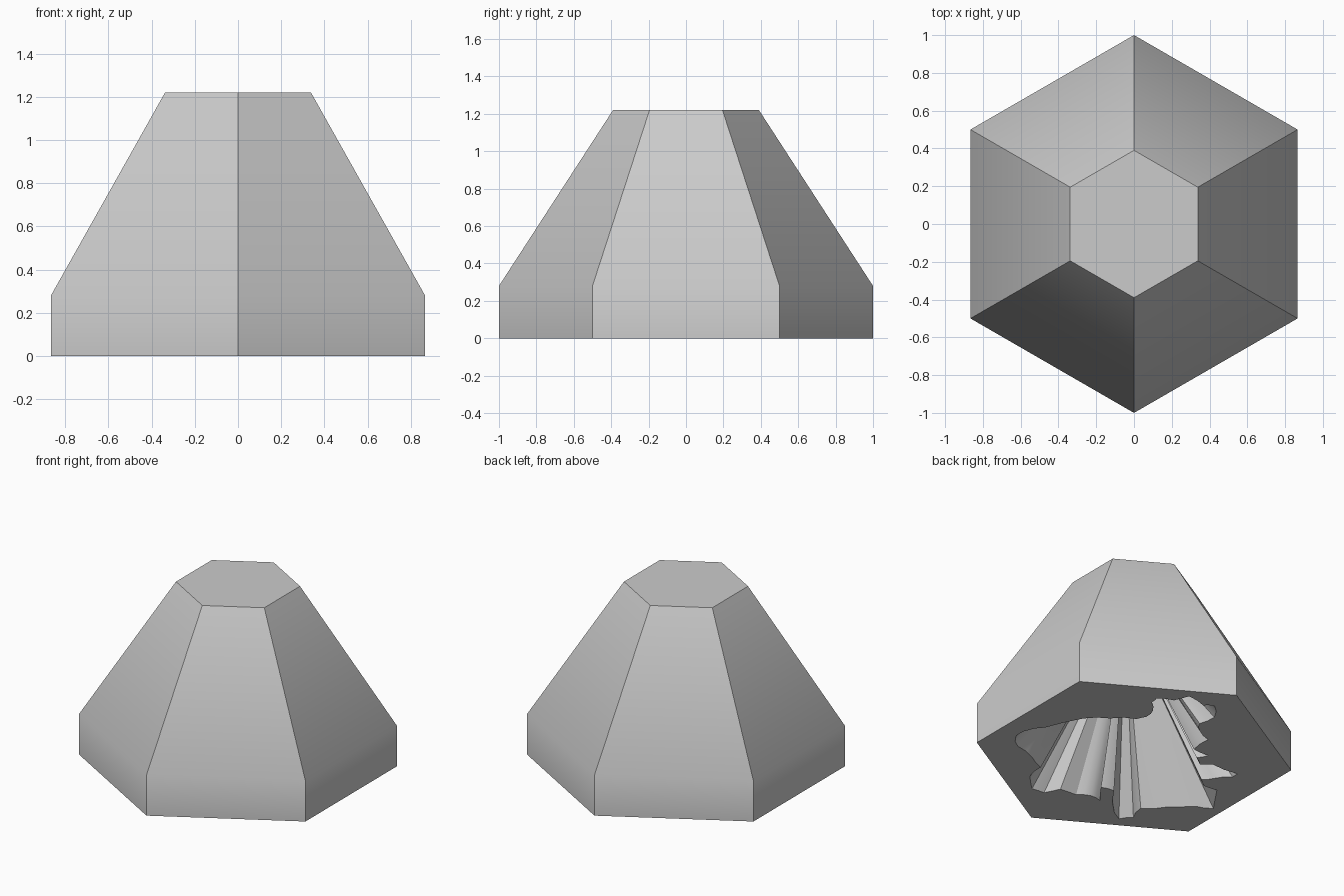
import bpy
import bmesh
import math
import random
from mathutils import Vector

random.seed(4)

default_cube = bpy.data.objects.get("Cube")
if default_cube:
    bpy.data.objects.remove(default_cube, do_unlink=True)

# Single stone grey colour
grey = bpy.data.materials.new("stone_grey")
grey.use_nodes = True
colour = (0.6, 0.6, 0.6, 1.0)
grey.diffuse_color = colour
grey.node_tree.nodes["Principled BSDF"].inputs["Base Color"].default_value = colour

# Ragged rim of the hollow on the underside
RIM = [
    (.73, -.28), (.73, -.2), (.66, -.08), (.55, .16), (.42, .27), (.29, .37),
    (.26, .43), (.28, .52), (.35, .59), (.36, .65), (.26, .7), (.22, .8),
    (.08, .77), (.02, .81), (-.07, .7), (-.05, .58), (-.11, .51), (-.22, .46),
    (-.23, .31), (-.35, .31), (-.31, .24), (-.38, .19), (-.44, .24), (-.64, .25),
    (-.64, .2), (-.56, .11), (-.51, .05), (-.57, 0), (-.67, .01), (-.8, -.18),
    (-.7, -.23), (-.56, -.36), (-.45, -.47), (-.49, -.59), (-.43, -.66), (-.36, -.62),
    (-.18, -.41), (-.09, -.43), (-.19, -.56), (-.11, -.55), (-.03, -.6), (.09, -.61),
    (.14, -.71), (.23, -.72), (.34, -.61), (.36, -.48), (.48, -.42), (.64, -.37),
]


def roughen(points, amount):
    """Add a slightly displaced midpoint to every segment of a closed outline."""
    result = []
    for index, point in enumerate(points):
        start = Vector(point)
        end = Vector(points[(index + 1) % len(points)])
        along = end - start
        sideways = Vector((-along.y, along.x))
        result.append(start)
        result.append((start + end) / 2 + sideways * random.uniform(-amount, amount))
    return result


def hexagon(bm, radius, height):
    """Ring of six corners with one corner pointing to the back."""
    ring = []
    for side in range(6):
        angle = math.radians(90 + 60 * side)
        ring.append(bm.verts.new((radius * math.cos(angle), radius * math.sin(angle), height)))
    return ring


def bridge(bm, lower, upper):
    """Join two rings of equal size with quads."""
    count = len(lower)
    for i in range(count):
        j = (i + 1) % count
        bm.faces.new((lower[i], lower[j], upper[j], upper[i]))


def loop_edges(bm, ring):
    """Find or make the edges round a closed ring."""
    edges = []
    for a, b in zip(ring, ring[1:] + ring[:1]):
        edges.append(bm.edges.get((a, b)) or bm.edges.new((a, b)))
    return edges


bm = bmesh.new()

# Outer body: short upright base, sloping sides and a flat top
base = hexagon(bm, 1.0, 0.0)
shoulder = hexagon(bm, 1.0, 0.28)
crown = hexagon(bm, 0.39, 1.22)
bridge(bm, base, shoulder)
bridge(bm, shoulder, crown)
bm.faces.new(crown)

# Hollow: fluted walls rising from the ragged rim to a single point
rim = [bm.verts.new((p.x, p.y, 0.0)) for p in roughen(RIM, 0.1)]
apex = bm.verts.new((0.04, -0.04, 1.0))
for a, b in zip(rim, rim[1:] + rim[:1]):
    bm.faces.new((a, b, apex))

# Underside: flat floor between the base and the rim
floor_edges = loop_edges(bm, base) + loop_edges(bm, rim)
bmesh.ops.triangle_fill(bm, edges=floor_edges, use_beauty=True, normal=(0, 0, -1))
bmesh.ops.recalc_face_normals(bm, faces=bm.faces[:])

mesh = bpy.data.meshes.new("hollow_hexagonal_block")
bm.to_mesh(mesh)
bm.free()
mesh.materials.append(grey)

block = bpy.data.objects.new("hollow_hexagonal_block", mesh)
bpy.context.collection.objects.link(block)
bpy.ops.object.select_all(action="DESELECT")
block.select_set(True)
bpy.context.view_layer.objects.active = block
bpy.ops.object.shade_smooth_by_angle(angle=math.radians(30))
